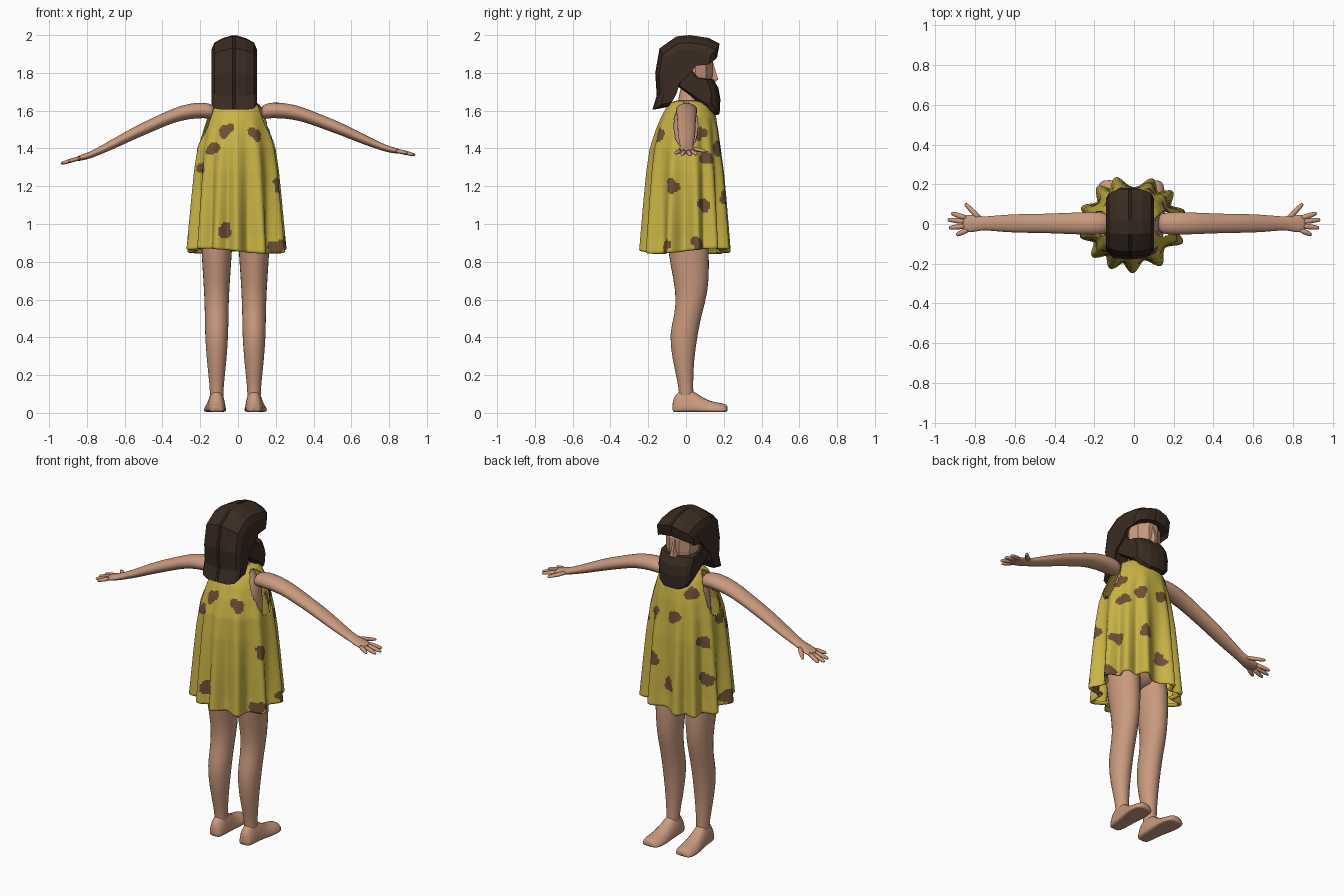
import bpy, bmesh, math
from mathutils import Vector
from math import sin, cos, pi, radians, hypot, atan2, exp

if "Cube" in bpy.data.objects:
    bpy.data.objects.remove(bpy.data.objects["Cube"])


def material(name, rgb):
    m = bpy.data.materials.new(name)
    m.diffuse_color = (*rgb, 1)
    m.use_nodes = True
    m.node_tree.nodes["Principled BSDF"].inputs["Base Color"].default_value = m.diffuse_color
    return m


SKIN = material("skin", (0.59, 0.32, 0.21))
CLOTH = material("yellow_hide", (0.58, 0.45, 0.06))
SPOT = material("brown_spots", (0.15, 0.08, 0.035))
HAIR = material("dark_brown_hair", (0.042, 0.024, 0.016))


def loft(name, rings, mats, smooth=True, subsurf=0, caps=True):
    """Skin a list of equally sized closed rings."""
    bm = bmesh.new()
    vs = [[bm.verts.new(p) for p in r] for r in rings]
    n = len(vs[0])
    for a, b in zip(vs, vs[1:]):
        for i in range(n):
            j = (i + 1) % n
            bm.faces.new((a[i], a[j], b[j], b[i]))
    if caps:
        bm.faces.new(vs[0])
        bm.faces.new(vs[-1])
    bmesh.ops.recalc_face_normals(bm, faces=bm.faces)
    for f in bm.faces:
        f.smooth = smooth
    me = bpy.data.meshes.new(name)
    bm.to_mesh(me)
    bm.free()
    for m in mats:
        me.materials.append(m)
    ob = bpy.data.objects.new(name, me)
    bpy.context.collection.objects.link(ob)
    if subsurf:
        ob.modifiers.new("round", 'SUBSURF').levels = subsurf
        ob.modifiers["round"].render_levels = subsurf
    return ob


def ring(c, u, v, n=14):
    c, u, v = Vector(c), Vector(u), Vector(v)
    return [c + u * cos(2 * pi * i / n) + v * sin(2 * pi * i / n) for i in range(n)]


def flat_ring(x, y, z, rx, ry, n=14):
    return ring((x, y, z), (rx, 0, 0), (0, ry, 0), n)


def table(tab, t):
    """Linear lookup in rows (t, a, b, ...) with rising t."""
    if t <= tab[0][0]:
        return tab[0][1:]
    for p, q in zip(tab, tab[1:]):
        if t <= q[0]:
            k = (t - p[0]) / (q[0] - p[0])
            return [a + (b - a) * k for a, b in zip(p[1:], q[1:])]
    return tab[-1][1:]


# Torso and neck
loft("torso", [flat_ring(-0.01, y, z, rx, ry, 20) for z, y, rx, ry in [
    (0.88, 0, .15, .09), (1.0, 0, .17, .12), (1.2, 0, .145, .11), (1.4, .01, .15, .12),
    (1.52, .015, .145, .11), (1.59, .015, .12, .08), (1.63, .015, .075, .06),
    (1.68, .02, .058, .058), (1.78, .04, .058, .058)]], [SKIN], subsurf=1)

# Legs: z, x shift outward, y, half width, half depth
LEG = [(0.03, .0, .0, .036, .042), (0.10, 0, .002, .036, .038), (0.16, 0, -.003, .040, .042),
       (0.28, 0, -.015, .054, .058), (0.42, 0, -.014, .064, .079), (0.52, 0, .012, .064, .072),
       (0.64, 0, .033, .068, .087), (0.78, 0, .02, .078, .106), (0.90, 0, .01, .086, .112),
       (1.0, -.01, .0, .084, .11)]
# Feet: y, outward shift, half width, height
FOOT = [(-.073, 0, .022, .055), (-.055, 0, .042, .10), (0, 0, .048, .13), (.05, .003, .050, .105),
        (.10, .006, .056, .068), (.15, .009, .062, .052), (.20, .011, .056, .046), (.222, .012, .036, .036)]
for side, s, cx in (("left", -1, -.113), ("right", 1, .085)):
    loft(side + "_leg", [flat_ring(cx + s * dx, y, z, rx, ry) for z, dx, y, rx, ry in LEG],
         [SKIN], subsurf=1)
    rings = []
    for y, dx, w, h in FOOT:
        r = [(1, 0.02), (1, .3), (.75, .75), (.35, 1), (-.35, 1), (-.75, .75), (-1, .3), (-1, 0.02),
             (-.6, 0), (.6, 0)]
        rings.append([(cx + s * dx + a * w, y, .005 + b * h) for a, b in r])
    loft(side + "_foot", rings, [SKIN], subsurf=1)

# Arms and hands: x, z, half depth, half height
ARM = [(.12, 1.59, .045, .035), (.155, 1.60, .056, .042), (.21, 1.603, .060, .043), (.30, 1.593, .056, .041),
       (.38, 1.567, .053, .038), (.47, 1.532, .049, .037), (.56, 1.497, .049, .034), (.65, 1.455, .045, .029),
       (.74, 1.417, .036, .022), (.77, 1.405, .036, .020), (.81, 1.393, .046, .017), (.85, 1.385, .044, .014),
       (.865, 1.382, .036, .009)]
FINGERS = [("thumb", .775, .025, .85, .102), ("index_finger", .845, .03, .92, .055),
           ("middle_finger", .85, .012, .938, .022), ("ring_finger", .85, -.010, .932, -.02),
           ("little_finger", .84, -.030, .895, -.056)]
for side, s in (("left", -1), ("right", 1)):
    def height(x, s=s):
        z = table([(r[0], r[1]) for r in ARM] + [(.94, 1.365)], x)[0]
        return z - (.045 * max(0, x - .25) / .68 if s < 0 else 0)
    loft(side + "_arm", [ring((s * x, .003, height(x)), (0, ry, 0), (0, 0, rz))
                         for x, z, ry, rz in ARM], [SKIN], subsurf=1)
    for name, x0, y0, x1, y1 in FINGERS:
        d = Vector((x1 - x0, y1 - y0, 0)).normalized()
        rings = []
        for t, r in ((0, .012), (.4, .0135), (.8, .011), (.96, .008), (1, .004)):
            x, y = x0 + (x1 - x0) * t, y0 + (y1 - y0) * t
            rings.append(ring((s * x, y, height(x)), (-s * d.y * r, d.x * r, 0), (0, 0, r * .85), 8))
        loft(side + "_" + name, rings, [SKIN])

# Hide tunic: z, half width, half depth, y centre
PROFILE = [(.86, .275, .248, 0), (1.13, .248, .225, 0), (1.28, .232, .21, 0), (1.4, .213, .192, 0),
           (1.5, .185, .168, .008), (1.57, .160, .145, .015), (1.62, .135, .120, .018),
           (1.645, .105, .095, .02), (1.655, .065, .065, .02)]
FOLDS = [15, 42, 68, 108, 130, 160, 195, 222, 246, 270, 302, 338]


def wrap(a):
    return (a + pi) % (2 * pi) - pi


def tunic_point(th, z, inset=0.0):
    rx, ry, cy = table(PROFILE, z)
    amp = .062 * max(0, min(1, (1.58 - z) / .65))
    lobe = max(exp(-(wrap(th - radians(f)) / .17) ** 2) for f in FOLDS)
    k = amp * (lobe - 1) - inset
    return Vector((-.008 + (rx + k) * cos(th), cy + (ry + k) * sin(th), z))


N, ROWS = 168, 84
rings = []
for inset, lift in ((.03, .012), (.022, .002), (.008, -.006)):  # rolled hem
    rings.append([tunic_point(2 * pi * i / N, .862 + .014 * sin(4 * pi * i / N), inset)
                  + Vector((0, 0, lift)) for i in range(N)])
for j in range(ROWS + 1):
    t = j / ROWS
    rings.append([tunic_point(2 * pi * i / N, (.862 + .014 * sin(4 * pi * i / N)) * (1 - t) + 1.655 * t)
                  for i in range(N)])
tunic = loft("hide_tunic", rings, [CLOTH, SPOT], caps=False)

# Spots: angle in degrees, height
SPOTS = [(-113, 1.495), (-132, 1.40), (-152, 1.295), (-56, 1.475), (-19, 1.20), (-108, .965), (-175, 1.385),
         (25, 1.48), (33, 1.35), (25, 1.10), (15, .89), (68, 1.14), (62, 1.40), (104, 1.41), (136, 1.55),
         (151, 1.27), (154, 1.05), (96, 1.0), (188, .91), (-27, .88), (-45, 1.49)]
SPOTS.pop()
bm = bmesh.new()
bm.from_mesh(tunic.data)
holes = []
for f in bm.faces:
    c = f.calc_center_median()
    th = atan2(c.y, c.x)
    for k, (a, z) in enumerate(SPOTS):
        u, v = wrap(th - radians(a)) * hypot(c.x, c.y), c.z - z
        phi = atan2(v, u)
        if hypot(u, v) < .037 * (1 + .16 * sin(2 * phi + k) + .12 * sin(3 * phi + 2 * k)):
            f.material_index = 1
    if abs(c.x) > .07 and (c.y / .066) ** 2 + ((c.z - 1.52) / .125) ** 2 < 1:  # arm openings
        holes.append(f)
bmesh.ops.delete(bm, geom=holes, context='FACES')
bm.to_mesh(tunic.data)
bm.free()
thick = tunic.modifiers.new("thickness", 'SOLIDIFY')
thick.thickness = .006

# Face and nose
loft("face", [flat_ring(-.02, y, z, rx, ry, 10) for z, y, rx, ry in [
    (1.66, .05, .05, .06), (1.72, .05, .085, .085), (1.79, .05, .097, .095), (1.86, .05, .100, .095),
    (1.92, .04, .09, .09), (1.95, .03, .05, .05)]], [SKIN], smooth=False)
loft("nose", [[(-.02 - w, .12, z), (-.02 - w * .4, y, z), (-.02 + w * .4, y, z), (-.02 + w, .12, z)]
              for z, w, y in ((1.75, .024, .150), (1.765, .026, .170), (1.80, .018, .160), (1.86, .012, .142))],
     [SKIN], smooth=False)


def slab(name, profile, slices, pivot):
    """Faceted side profile repeated across x: (x, y scale, scale above, scale below)."""
    rings = []
    for x, sy, up, down in slices:
        rings.append([(-.02 + x, y * sy, pivot + (z - pivot) * (up if z > pivot else down))
                      for y, z in profile])
    loft(name, rings, [HAIR], smooth=False)


def both(half):
    return [(-x, *r) for x, *r in half] + [(x, *r) for x, *r in reversed(half) if x > 0]


# Hair with fringe, and beard
slab("hair", [(.165, 1.885), (.178, 1.955), (.12, 1.985), (.02, 2.0), (-.05, 1.993), (-.14, 1.93), (-.163, 1.80),
              (-.155, 1.68), (-.178, 1.605), (-.10, 1.62), (-.065, 1.68), (-.045, 1.75), (.02, 1.80), (.07, 1.875)],
     both([(.12, .74, .70, .80), (.105, .88, .84, .95), (.065, .97, .93, 1.0), (.008, 1, 1, 1), (0, .97, .99, 1)]), 1.75)
slab("beard", [(.02, 1.83), (-.02, 1.81), (-.045, 1.73), (.02, 1.68), (.08, 1.625), (.145, 1.572), (.178, 1.582),
               (.182, 1.66), (.172, 1.72), (.145, 1.765), (.075, 1.775)],
     both([(.108, .74, 1, .55), (.085, .88, 1, .85), (.045, .98, 1, 1), (0, 1, 1, 1)]), 1.72)
